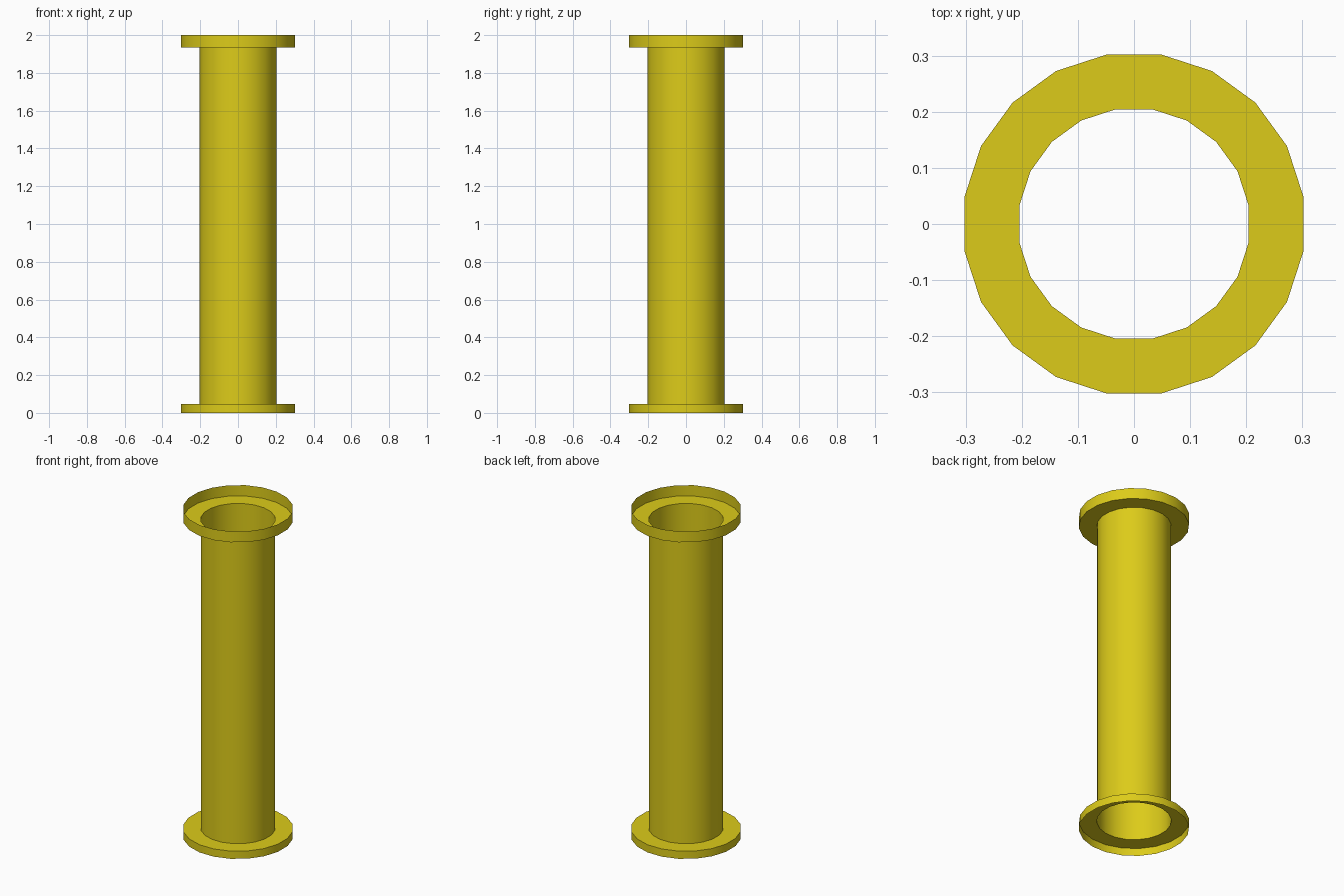
import bpy, bmesh, math

if "Cube" in bpy.data.objects:
    bpy.data.objects.remove(bpy.data.objects["Cube"])

SIDES = 20
R_TUBE, R_RIM = 0.207, 0.306
Z_LOW, Z_HIGH, TOP = 0.047, 1.934, 2.0

mat = bpy.data.materials.new("yellow_paint")
mat.diffuse_color = (0.72, 0.6, 0.01, 1)
mat.use_nodes = True
mat.node_tree.nodes["Principled BSDF"].inputs["Base Color"].default_value = mat.diffuse_color


def lathe(name, profile):
    """Spin an open (radius, z) profile, listed bottom to top, into a thin shell."""
    bm = bmesh.new()
    rings = []
    for r, z in profile:
        angles = [(i + 0.5) * math.tau / SIDES for i in range(SIDES)]
        rings.append([bm.verts.new((r * math.cos(a), r * math.sin(a), z)) for a in angles])
    for lo, hi in zip(rings, rings[1:]):
        for i in range(SIDES):
            j = (i + 1) % SIDES
            bm.faces.new((lo[i], lo[j], hi[j], hi[i]))
    mesh = bpy.data.meshes.new(name)
    bm.to_mesh(mesh)
    bm.free()
    obj = bpy.data.objects.new(name, mesh)
    bpy.context.collection.objects.link(obj)
    mesh.materials.append(mat)
    bpy.ops.object.select_all(action='DESELECT')
    obj.select_set(True)
    bpy.context.view_layer.objects.active = obj
    bpy.ops.object.shade_smooth_by_angle(angle=math.radians(30))
    return obj


# Open pipe body
lathe("pipe_body", [(R_TUBE, Z_LOW), (R_TUBE, Z_HIGH)])
# Bottom flange: skirt and ring, open underneath
lathe("bottom_flange", [(R_RIM, 0), (R_RIM, Z_LOW), (R_TUBE, Z_LOW)])
# Top flange: ring and raised lip, open above
lathe("top_flange", [(R_TUBE, Z_HIGH), (R_RIM, Z_HIGH), (R_RIM, TOP)])
